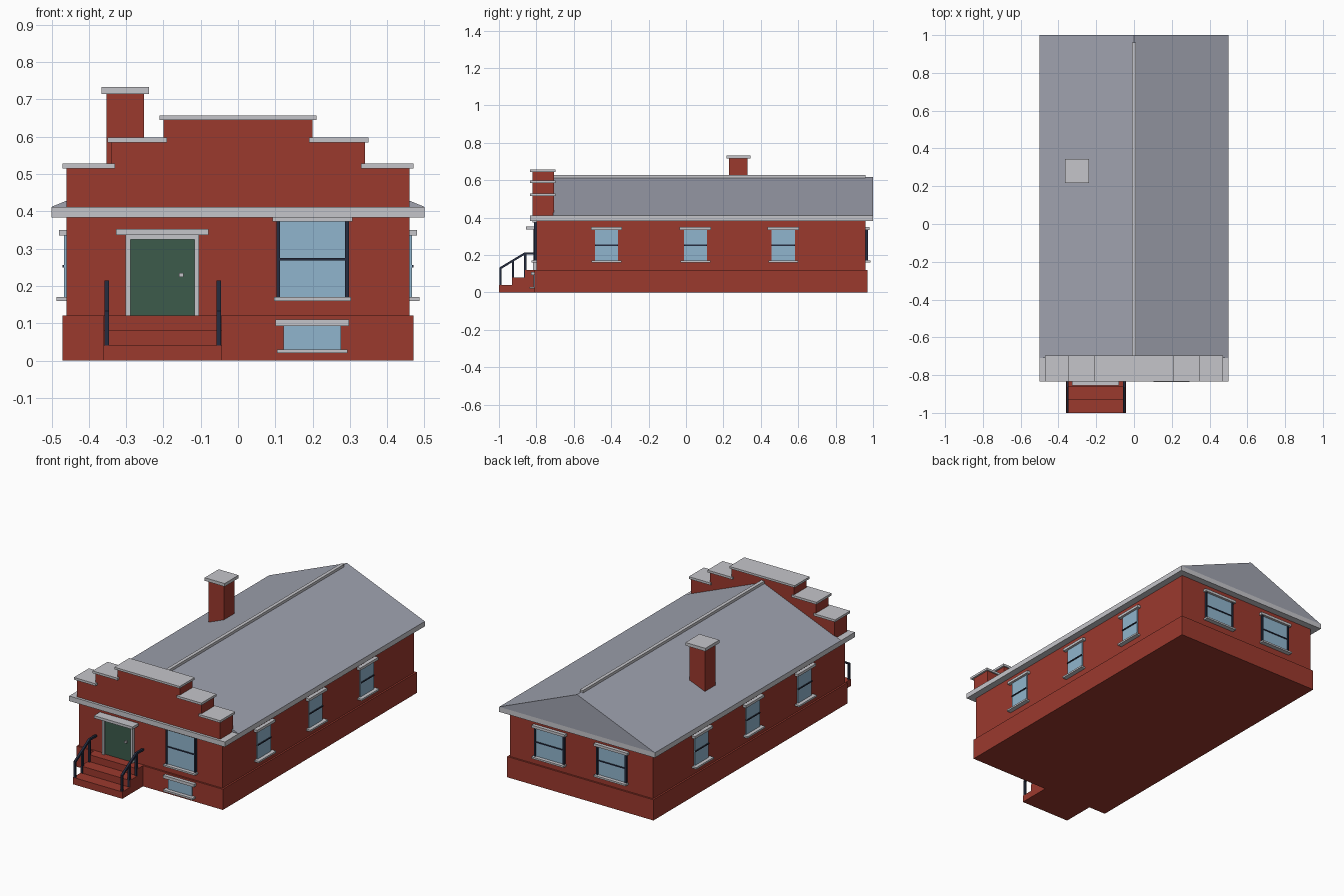
import bpy, bmesh, math
from mathutils import Matrix, Vector

if "Cube" in bpy.data.objects:
    bpy.data.objects.remove(bpy.data.objects["Cube"])


def mat(name, rgb):
    m = bpy.data.materials.new(name)
    m.diffuse_color = (*rgb, 1)
    m.use_nodes = True
    m.node_tree.nodes["Principled BSDF"].inputs["Base Color"].default_value = m.diffuse_color
    return m


BRICK = mat("brick red", (0.33, 0.041, 0.027))
TRIM = mat("pale stone", (0.56, 0.56, 0.59))
ROOF = mat("slate grey", (0.35, 0.365, 0.43))
GLASS = mat("pane blue", (0.28, 0.46, 0.61))
DARK = mat("dark navy", (0.018, 0.025, 0.05))
GREEN = mat("door green", (0.045, 0.105, 0.07))


def finish(name, bm, material):
    bmesh.ops.recalc_face_normals(bm, faces=bm.faces)
    me = bpy.data.meshes.new(name)
    bm.to_mesh(me)
    bm.free()
    me.materials.append(material)
    ob = bpy.data.objects.new(name, me)
    bpy.context.collection.objects.link(ob)
    return ob


def boxes(name, material, *dims, frame=None):
    """One object from boxes given as (x0, x1, y0, y1, z0, z1)."""
    bm = bmesh.new()
    for x0, x1, y0, y1, z0, z1 in dims:
        m = Matrix.Translation(((x0 + x1) / 2, (y0 + y1) / 2, (z0 + z1) / 2)) \
            @ Matrix.Diagonal((x1 - x0, y1 - y0, z1 - z0, 1))
        bmesh.ops.create_cube(bm, size=1, matrix=m)
    if frame:
        bm.transform(frame)
    return finish(name, bm, material)


def prism(name, material, pts, axis, a, b):
    """Extrude a profile along 'x' (points are y, z) or 'y' (points are x, z)."""
    bm = bmesh.new()
    vs = [bm.verts.new((a, u, z) if axis == "x" else (u, a, z)) for u, z in pts]
    f = bm.faces.new(vs)
    ext = bmesh.ops.extrude_face_region(bm, geom=[f])["geom"]
    step = (b - a, 0, 0) if axis == "x" else (0, b - a, 0)
    bmesh.ops.translate(bm, vec=step, verts=[v for v in ext if isinstance(v, bmesh.types.BMVert)])
    return finish(name, bm, material)


# Body
boxes("foundation", BRICK, (-0.47, 0.47, -0.81, 0.97, 0, 0.12))
boxes("walls", BRICK, (-0.46, 0.46, -0.80, 0.96, 0.12, 0.385))
boxes("cornice", TRIM, (-0.5, 0.5, -0.835, 1.0, 0.383, 0.412))

# Gabled roof with ridge cap
prism("roof", ROOF, [(-0.5, 0.412), (0.5, 0.412), (0, 0.617)], "y", -0.71, 1.0)
boxes("ridge_cap", TRIM, (-0.01, 0.01, -0.71, 0.96, 0.605, 0.628))

# Stepped parapet
half = [(0.46, 0.412), (0.46, 0.515), (0.34, 0.515), (0.34, 0.585), (0.2, 0.585), (0.2, 0.645)]
prism("parapet", BRICK, half + [(-x, z) for x, z in reversed(half)], "y", -0.82, -0.705)
caps = [(-0.21, 0.21, -0.835, -0.697, 0.645, 0.657)]
for x0, x1, z in ((0.33, 0.47, 0.515), (0.19, 0.35, 0.585)):
    caps += [(x0, x1, -0.835, -0.697, z, z + 0.013), (-x1, -x0, -0.835, -0.697, z, z + 0.013)]
boxes("parapet_caps", TRIM, *caps)

# Chimney
boxes("chimney", BRICK, (-0.352, -0.252, 0.23, 0.33, 0.42, 0.715))
boxes("chimney_cap", TRIM, (-0.366, -0.238, 0.217, 0.345, 0.715, 0.733))

# Front steps
prism("steps", BRICK, [(-1, 0), (-1, 0.04), (-0.93, 0.04), (-0.93, 0.08), (-0.86, 0.08),
                       (-0.86, 0.12), (-0.80, 0.12), (-0.80, 0)], "x", -0.36, -0.043)

# Handrails
for side, x in (("left", -0.352), ("right", -0.051)):
    a, b = x - 0.006, x + 0.006
    boxes(side + "_rail_posts", DARK,
          (a, b, -0.998, -0.986, 0.04, 0.125), (a, b, -0.931, -0.919, 0.04, 0.167),
          (a, b, -0.866, -0.854, 0.08, 0.208))
    prism(side + "_handrail", DARK, [(-0.998, 0.12), (-0.86, 0.203), (-0.80, 0.203), (-0.80, 0.214),
                                     (-0.863, 0.214), (-0.998, 0.133)], "x", a, b)

# Door
boxes("door", GREEN, (-0.29, -0.115, -0.807, -0.79, 0.12, 0.326))
boxes("door_frame", TRIM, (-0.301, -0.288, -0.818, -0.79, 0.12, 0.338),
      (-0.117, -0.105, -0.818, -0.79, 0.12, 0.338), (-0.301, -0.105, -0.818, -0.79, 0.324, 0.338))
boxes("door_lintel", TRIM, (-0.327, -0.079, -0.855, -0.79, 0.337, 0.352))
boxes("door_knob", TRIM, (-0.158, -0.146, -0.819, -0.80, 0.224, 0.235))


def window(name, angle, wall, u, hw, z0, z1, lintel=0.015, bar=True, jambs=True, over=0.022):
    """Window on a wall at distance `wall`; angle 0 is the front."""
    fr = Matrix.Rotation(angle, 4, "Z") @ Matrix.Translation((u, -wall, 0))
    boxes(name + "_glass", GLASS, (-hw, hw, -0.006, 0.01, z0, z1), frame=fr)
    boxes(name + "_lintel", TRIM, (-hw - over, hw + over, -0.02, 0.01, z1, z1 + lintel), frame=fr)
    boxes(name + "_sill", TRIM, (-hw - over + 0.004, hw + over - 0.004, -0.027, 0.01, z0 - 0.01, z0), frame=fr)
    dark = []
    if bar:
        zm = (z0 + z1) / 2
        dark.append((-hw, hw, -0.011, 0.01, zm - 0.003, zm + 0.003))
    if jambs:
        dark += [(s * hw - 0.005, s * hw + 0.005, -0.012, 0.01, z0, z1) for s in (-1, 1)]
    if dark:
        boxes(name + "_sash", DARK, *dark, frame=fr)


# Windows: front, basement, rear pair and three per side
window("front_window", 0, 0.80, 0.2, 0.092, 0.17, 0.373, 0.01, over=0.015)
window("basement_window", 0, 0.81, 0.199, 0.077, 0.03, 0.093, 0.017, bar=False, jambs=False)
for i, x in enumerate((-0.2, 0.2)):
    window(f"rear_window_{i}", math.pi, 0.96, x, 0.092, 0.17, 0.335, over=0.015)
for i, y in enumerate((-0.425, 0.05, 0.52)):
    window(f"right_window_{i}", math.pi / 2, 0.46, y, 0.062, 0.17, 0.335, jambs=False)
    window(f"left_window_{i}", -math.pi / 2, 0.46, -y, 0.062, 0.17, 0.335, jambs=False)
